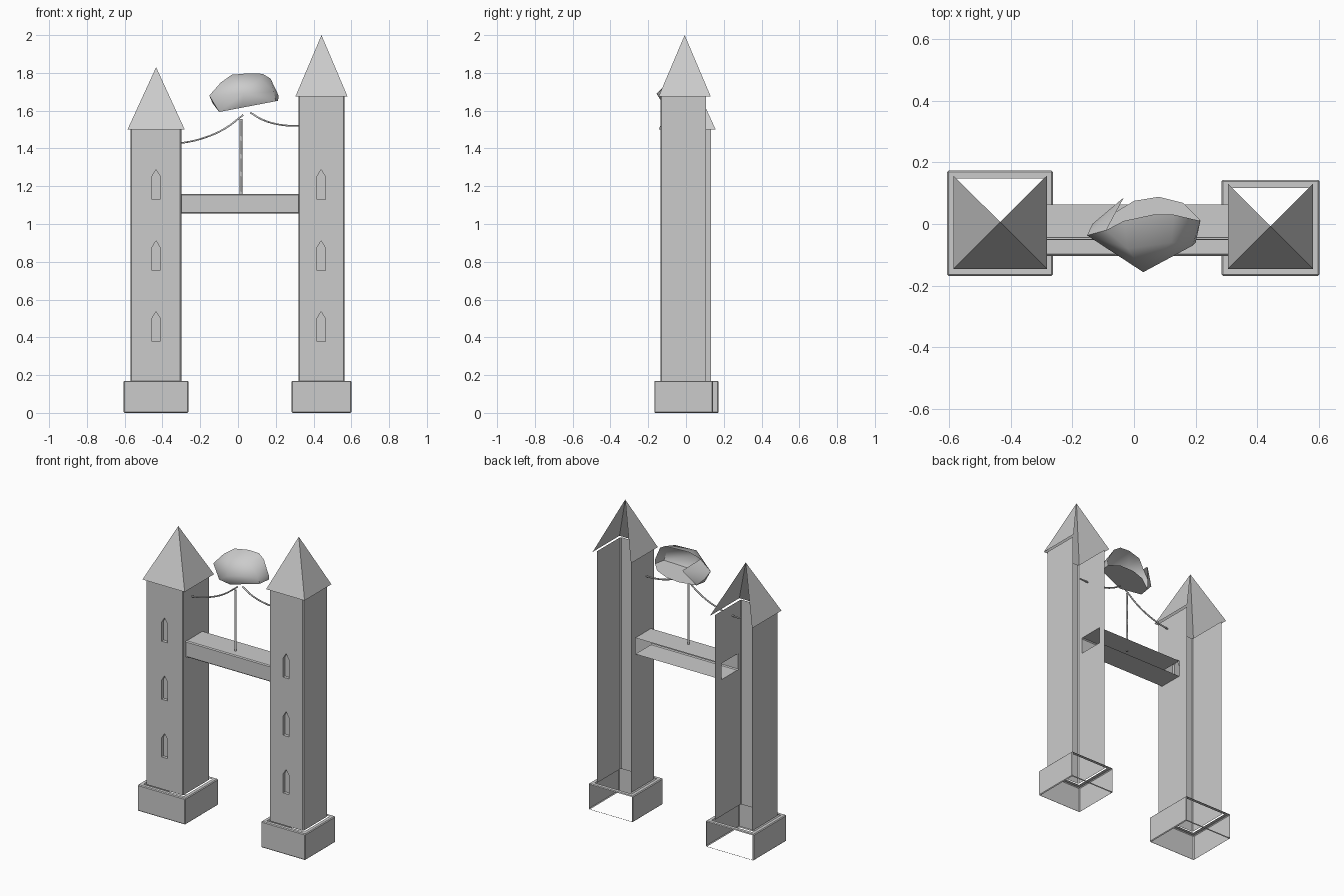
import bpy, bmesh, math
from mathutils import Vector

if "Cube" in bpy.data.objects:
    bpy.data.objects.remove(bpy.data.objects["Cube"])

stone = bpy.data.materials.new("stone_grey")
stone.use_nodes = True
GREY = (0.6, 0.6, 0.6, 1)
stone.diffuse_color = GREY
stone.node_tree.nodes["Principled BSDF"].inputs["Base Color"].default_value = GREY


def finish(bm, name):
    mesh = bpy.data.meshes.new(name)
    bm.to_mesh(mesh)
    bm.free()
    mesh.materials.append(stone)
    ob = bpy.data.objects.new(name, mesh)
    bpy.context.collection.objects.link(ob)
    return ob


def face(bm, pts):
    return bm.faces.new([bm.verts.new(p) for p in pts])


def panel(bm, loops, normal):
    """Fill the first loop, leaving the other loops as holes."""
    edges = []
    for loop in loops:
        vs = [bm.verts.new(p) for p in loop]
        edges += [bm.edges.new((vs[i - 1], vs[i])) for i in range(len(vs))]
    bmesh.ops.triangle_fill(bm, use_beauty=True, edges=edges, normal=Vector(normal))


def rect_x(x, y0, y1, z0, z1):
    return [(x, y0, z0), (x, y1, z0), (x, y1, z1), (x, y0, z1)]


def rect_y(y, x0, x1, z0, z1):
    return [(x0, y, z0), (x1, y, z0), (x1, y, z1), (x0, y, z1)]


def ring_top(bm, f, width):
    """Turn a face into a flat frame."""
    bmesh.ops.inset_region(bm, faces=[f], thickness=width)
    bmesh.ops.delete(bm, geom=[f], context='FACES')


FRONT, CHAMFER, BASE_H = -0.135, 0.006, 0.17
BEAM_Y, BEAM_Z = (-0.103, 0.063), (1.055, 1.16)


def window(cx, z, y):
    w, h, shoulder = 0.022, 0.158, 0.122
    return [(cx - w, y, z), (cx + w, y, z), (cx + w, y, z + shoulder),
            (cx, y, z + h), (cx - w, y, z + shoulder)]


def plinth(name, cx, half, back):
    bm = bmesh.new()
    bmesh.ops.create_cube(bm, size=1)
    y0 = -0.168
    for v in bm.verts:
        v.co = (cx + v.co.x * 2 * half, (y0 + back) / 2 + v.co.y * (back - y0),
                (v.co.z + 0.5) * BASE_H)
    bmesh.ops.bevel(bm, geom=bm.edges[:], offset=0.005, segments=1, affect='EDGES')
    bm.normal_update()
    # open back and underside
    gone = [f for f in bm.faces if f.normal.y > 0.9 or f.normal.z < -0.9]
    bmesh.ops.delete(bm, geom=gone, context='FACES')
    ring_top(bm, max(bm.faces, key=lambda f: f.normal.z), 0.03)
    finish(bm, name)


def shaft(name, x0, x1, back, top, win_x):
    bm = bmesh.new()
    c = CHAMFER
    wins = [(win_x, z) for z in (0.378, 0.753, 1.13)]
    panel(bm, [rect_y(FRONT, x0 + c, x1 - c, BASE_H, top)]
          + [window(x, z, FRONT) for x, z in wins], (0, -1, 0))
    # recessed windows
    for x, z in wins:
        outer, inner = window(x, z, FRONT), window(x, z, FRONT + 0.02)
        face(bm, inner)
        for i in range(len(outer)):
            face(bm, [outer[i - 1], outer[i], inner[i], inner[i - 1]])
    # side walls, the inner one opening into the walkway
    for x, d in ((x0, -1), (x1, 1)):
        loops = [rect_x(x, FRONT + c, back, BASE_H, top)]
        if x * d < 0:
            loops.append(rect_x(x, *BEAM_Y, *BEAM_Z))
        panel(bm, loops, (d, 0, 0))
        a, b = (x, FRONT + c), (x - d * c, FRONT)
        if d > 0:
            a, b = b, a
        face(bm, [(*a, BASE_H), (*b, BASE_H), (*b, top), (*a, top)])
    bmesh.ops.remove_doubles(bm, verts=bm.verts[:], dist=0.0001)
    finish(bm, name)


def roof(name, x0, x1, y0, y1, z, peak):
    bm = bmesh.new()
    tip = ((x0 + x1) / 2, (y0 + y1) / 2, peak)
    a, b, c, d = (x0, y0, z), (x1, y0, z), (x1, y1, z), (x0, y1, z)
    for p, q in ((a, b), (b, c), (d, a)):
        face(bm, [p, q, tip])
    eaves = face(bm, [d, c, b, a])
    bm.normal_update()
    ring_top(bm, eaves, 0.02)
    finish(bm, name)


# Towers
plinth("right_tower_base", -0.434, 0.172, 0.173)
shaft("right_tower_shaft", -0.569, -0.3, 0.133, 1.5, -0.434)
roof("right_tower_roof", -0.585, -0.282, -0.145, 0.157, 1.5, 1.83)
plinth("left_tower_base", 0.442, 0.159, 0.143)
shaft("left_tower_shaft", 0.32, 0.564, 0.107, 1.675, 0.44)
roof("left_tower_roof", 0.304, 0.58, -0.145, 0.131, 1.675, 2.0)

# Walkway: a channel open at the back
bm = bmesh.new()
c = CHAMFER
(ya, yb), (za, zb) = BEAM_Y, BEAM_Z
path = [(yb, za), (ya + c, za), (ya, za + c), (ya, zb - c), (ya + c, zb), (yb, zb)]
for p, q in zip(path, path[1:]):
    face(bm, [(-0.3, *p), (0.32, *p), (0.32, *q), (-0.3, *q)])
bmesh.ops.remove_doubles(bm, verts=bm.verts[:], dist=0.0001)
finish(bm, "walkway")


# Ropes and pole
def rod(name, pts, radius):
    cu = bpy.data.curves.new(name, 'CURVE')
    cu.dimensions = '3D'
    cu.bevel_depth = radius
    cu.bevel_resolution = 1
    cu.use_fill_caps = True
    sp = cu.splines.new('BEZIER')
    sp.bezier_points.add(len(pts) - 1)
    for bp, (x, z) in zip(sp.bezier_points, pts):
        bp.co = (x, -0.047, z)
        bp.handle_left_type = bp.handle_right_type = 'AUTO'
    sp.resolution_u = 4
    cu.materials.append(stone)
    bpy.context.collection.objects.link(bpy.data.objects.new(name, cu))


rod("right_rope", [(-0.36, 1.425), (-0.28, 1.432), (-0.177, 1.457), (-0.07, 1.505), (0.028, 1.578)], 0.005)
rod("left_rope", [(0.065, 1.59), (0.13, 1.552), (0.22, 1.526), (0.3, 1.52), (0.38, 1.522)], 0.005)
rod("pole", [(0.016, 1.155), (0.016, 1.555)], 0.007)

# Boulder: faceted shell with a slanted flat underside and an open back
bm = bmesh.new()
for x, y in ((-0.1, -0.05), (0.02, -0.11), (0.2, -0.06), (0.212, 0.015),
             (0.16, 0.068), (0.08, 0.088), (0, 0.075), (-0.09, 0.02)):
    bm.verts.new((x, y, 1.612 + 0.19 * x))
for p in ((-0.152, -0.037, 1.68), (-0.135, 0, 1.64), (0.03, -0.156, 1.69),
          (0.19, -0.07, 1.7), (0.215, 0.01, 1.68), (-0.033, 0.086, 1.7),
          (-0.09, -0.02, 1.75), (-0.033, 0.01, 1.79), (0.06, 0.03, 1.798),
          (0.13, 0.03, 1.795), (0.172, 0.02, 1.77), (0.12, -0.06, 1.77),
          (-0.02, -0.08, 1.765)):
    bm.verts.new(p)
bmesh.ops.convex_hull(bm, input=bm.verts[:])
bm.normal_update()
gone = [f for f in bm.faces if f.normal.y > 0.35 and f.normal.z > -0.6
        and f.calc_center_median().x > -0.07]
bmesh.ops.delete(bm, geom=gone, context='FACES')
boulder = finish(bm, "boulder")
bpy.ops.object.select_all(action='DESELECT')
boulder.select_set(True)
bpy.context.view_layer.objects.active = boulder
bpy.ops.object.shade_smooth_by_angle(angle=math.radians(40))
